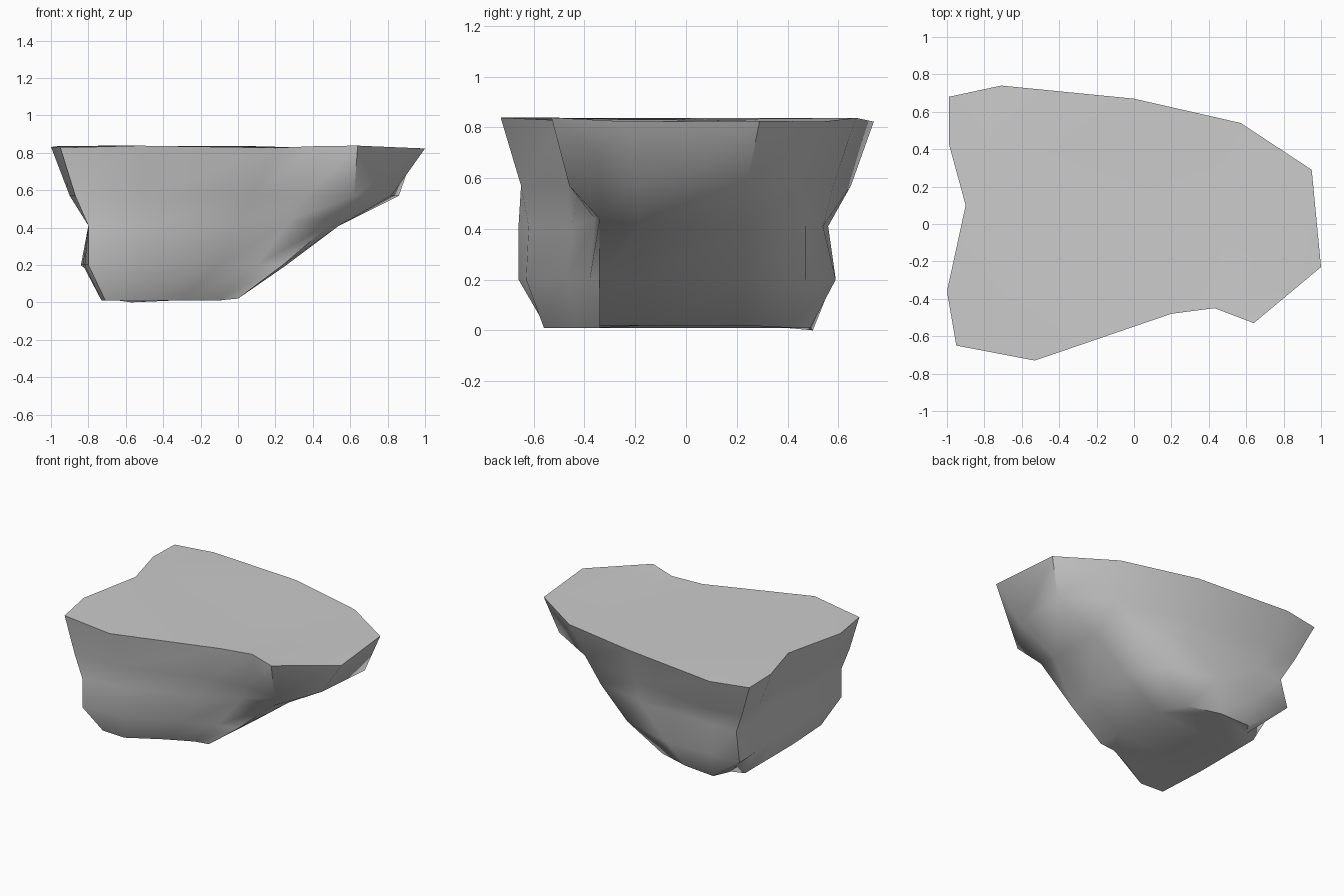
import bpy, bmesh, math

if "Cube" in bpy.data.objects:
    bpy.data.objects.remove(bpy.data.objects["Cube"])

# Cross-sections of the rock, each running anticlockwise from the front left corner
levels = [
    (0.01, [(-.71, -.55), (-.53, -.56), (-.3, -.43), (-.11, -.34), (0, -.34), (0, -.15), (-.02, .22),
            (-.1, .42), (-.34, .49), (-.57, .5), (-.64, .39), (-.73, .36), (-.73, .16), (-.73, -.19)]),
    (0.20, [(-.8, -.66), (-.5, -.63), (-.1, -.47), (.1, -.38), (.24, -.34), (.26, -.18), (.25, .22),
            (.15, .47), (-.25, .59), (-.6, .58), (-.84, .58), (-.83, .38), (-.81, .1), (-.82, -.3)]),
    (0.41, [(-.8, -.66), (-.5, -.62), (0, -.45), (.28, -.36), (.52, -.34), (.54, -.18), (.53, .23),
            (.36, .47), (0, .54), (-.6, .56), (-.8, .56), (-.8, .38), (-.77, .09), (-.8, -.32)]),
    (0.57, [(-.87, -.65), (-.5, -.65), (.08, -.47), (.36, -.42), (.62, -.46), (.82, -.2), (.86, .24),
            (.51, .44), (0, .58), (-.65, .65), (-.88, .61), (-.88, .4), (-.82, .09), (-.9, -.34)]),
    (0.83, [(-.95, -.65), (-.53, -.73), (.2, -.48), (.43, -.45), (.64, -.53), (1, -.23), (.95, .29),
            (.57, .54), (0, .67), (-.71, .74), (-.99, .68), (-.99, .43), (-.9, .1), (-1, -.36)]),
]

# Loft the sections into a closed rock
bm = bmesh.new()
rings = [[bm.verts.new((x, y, z)) for x, y in pts] for z, pts in levels]
for low, high in zip(rings, rings[1:]):
    for i in range(len(low)):
        j = (i + 1) % len(low)
        bm.faces.new((low[i], low[j], high[j], high[i]))

# Flat underside and slightly uneven top
base = bm.faces.new(rings[0][::-1])
top = bm.faces.new(rings[-1])
for v in top.verts:
    v.co.z += 0.008 * math.sin(5 * v.co.x + 3 * v.co.y)
for v in rings[0][4:7]:
    v.co.z = 0.02
rings[0][9].co.z = 0
# The front right corner folds under a little higher than the rest
for v in rings[2][3:5]:
    v.co.z = 0.44
bmesh.ops.triangulate(bm, faces=[base, top])
bmesh.ops.recalc_face_normals(bm, faces=bm.faces[:])

mesh = bpy.data.meshes.new("rock_ledge")
bm.to_mesh(mesh)
bm.free()
rock = bpy.data.objects.new("rock_ledge", mesh)
bpy.context.collection.objects.link(rock)

# Smooth sides with crisp rim and corners
bpy.context.view_layer.objects.active = rock
rock.select_set(True)
bpy.ops.object.shade_smooth_by_angle(angle=math.radians(50))
